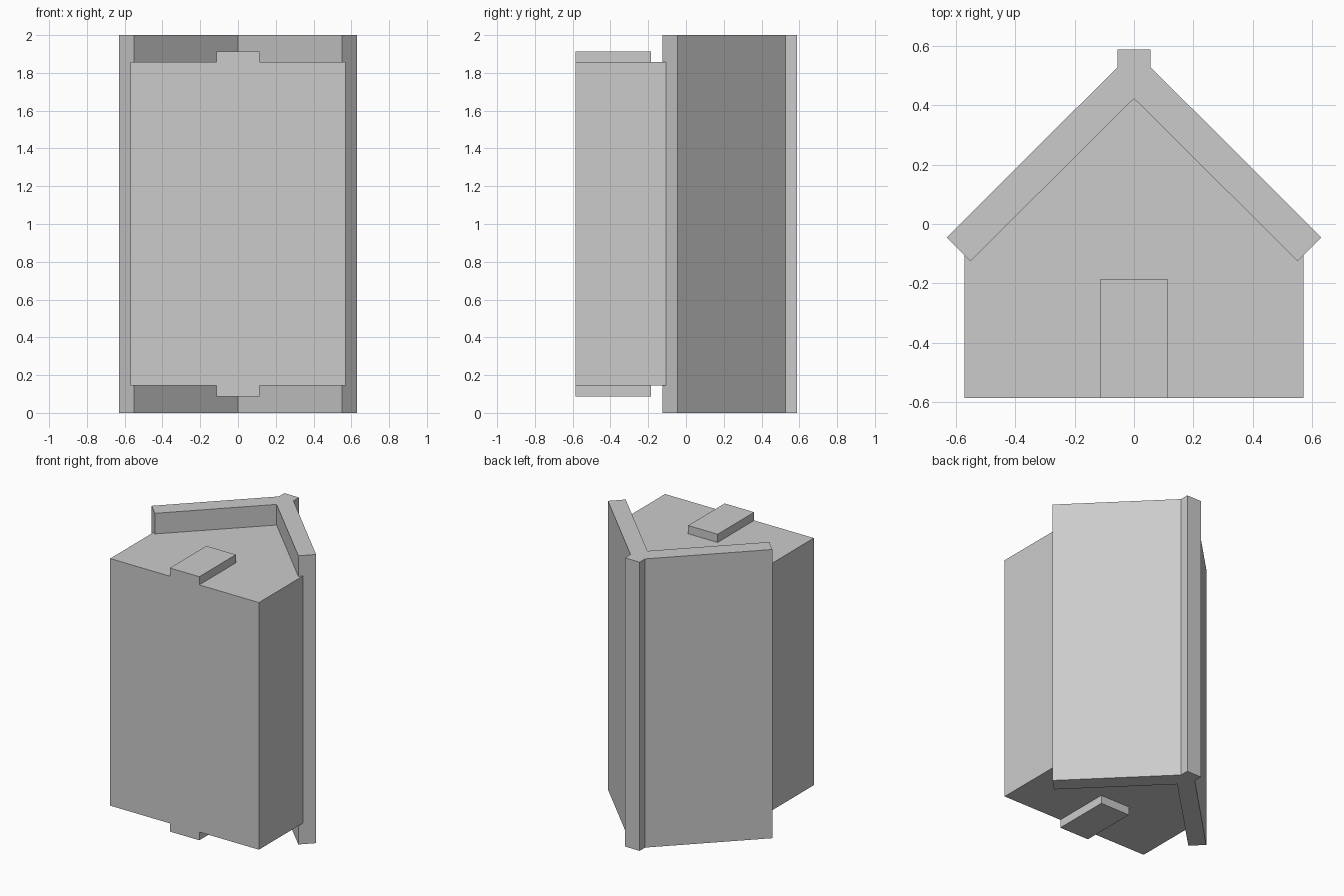
import bpy
import bmesh

cube = bpy.data.objects.get("Cube")
if cube:
    bpy.data.objects.remove(cube, do_unlink=True)

grey = bpy.data.materials.new("light_grey")
grey.use_nodes = True
colour = (0.6, 0.6, 0.6, 1)
grey.diffuse_color = colour
grey.node_tree.nodes["Principled BSDF"].inputs["Base Color"].default_value = colour


def prism(name, half_profile, z0, z1):
    """Extrude a profile, mirrored across x = 0, from z0 up to z1."""
    mirrored = [(-x, y) for x, y in reversed(half_profile) if x > 0]
    bm = bmesh.new()
    base = bm.faces.new([bm.verts.new((x, y, z0)) for x, y in half_profile + mirrored])
    top = bmesh.ops.extrude_face_region(bm, geom=[base], use_keep_orig=True)
    verts = [g for g in top["geom"] if isinstance(g, bmesh.types.BMVert)]
    bmesh.ops.translate(bm, verts=verts, vec=(0, 0, z1 - z0))
    bmesh.ops.recalc_face_normals(bm, faces=bm.faces)
    mesh = bpy.data.meshes.new(name)
    bm.to_mesh(mesh)
    bm.free()
    mesh.materials.append(grey)
    obj = bpy.data.objects.new(name, mesh)
    bpy.context.collection.objects.link(obj)
    return obj


# House body with gable, its gable slopes tucked inside the roof slab
prism("house_body", [(0.57, -0.585), (0.57, -0.105), (0, 0.45)], 0.145, 1.857)

# Gabled roof slab with a square ridge cap
prism("roof", [(0, 0.422), (0.55, -0.125), (0.63, -0.045),
               (0.056, 0.527), (0.056, 0.587)], 0, 2)

# Raised door on each gable end
door = [(0.113, -0.585), (0.113, -0.185)]
prism("lower_door", door, 0.088, 0.145)
prism("upper_door", door, 1.857, 1.914)
